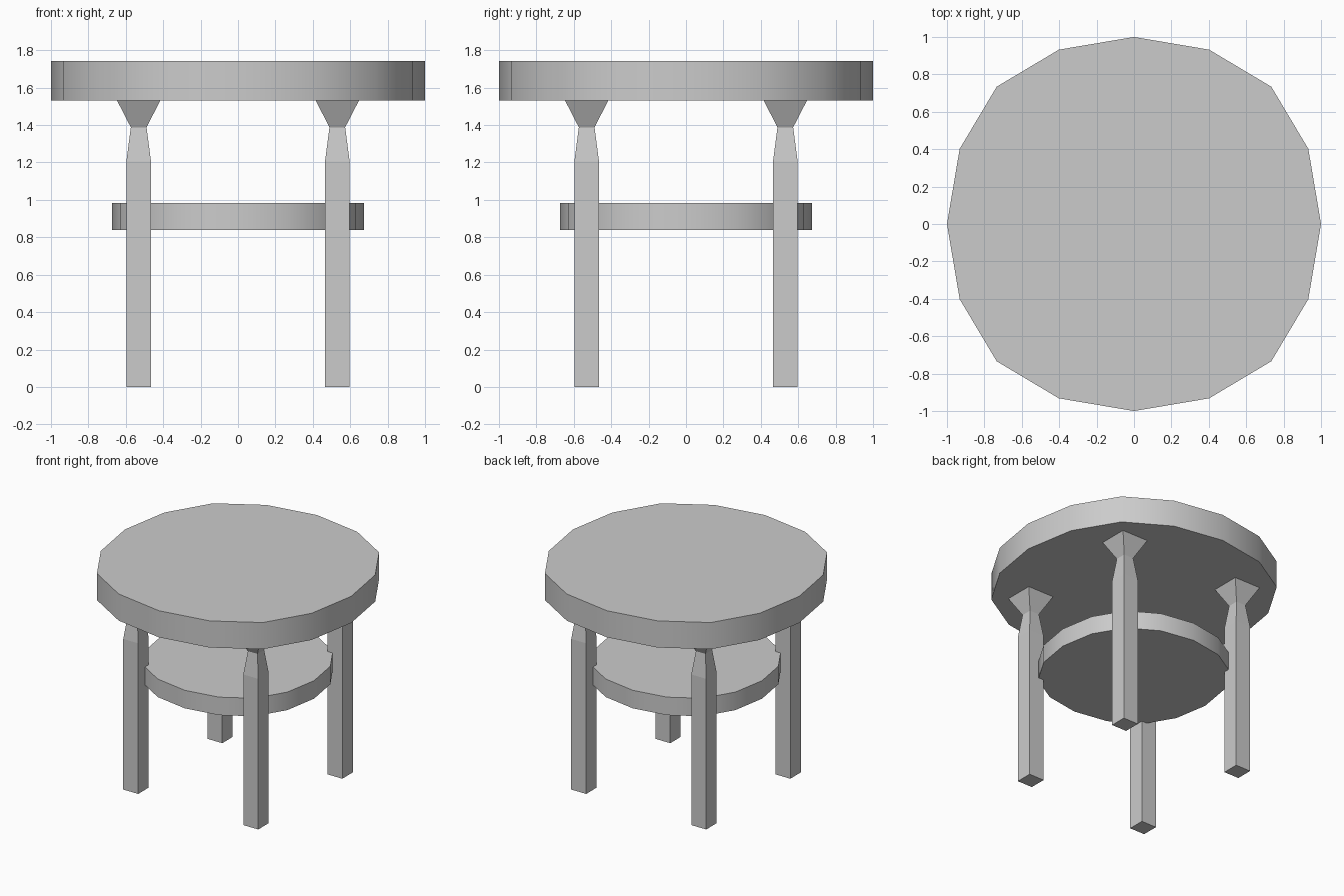
import bpy, bmesh, math

if "Cube" in bpy.data.objects:
    bpy.data.objects.remove(bpy.data.objects["Cube"])

def loft(name, rings, smooth=False):
    """Closed solid through a stack of matching rings."""
    bm = bmesh.new()
    loops = [[bm.verts.new(p) for p in ring] for ring in rings]
    n = len(loops[0])
    for a, b in zip(loops, loops[1:]):
        for i in range(n):
            j = (i + 1) % n
            bm.faces.new((a[i], a[j], b[j], b[i]))
    bm.faces.new(loops[0][::-1])
    bm.faces.new(loops[-1])
    bmesh.ops.recalc_face_normals(bm, faces=bm.faces[:])
    mesh = bpy.data.meshes.new(name)
    bm.to_mesh(mesh)
    bm.free()
    ob = bpy.data.objects.new(name, mesh)
    bpy.context.collection.objects.link(ob)
    if smooth:
        bpy.ops.object.select_all(action='DESELECT')
        ob.select_set(True)
        bpy.context.view_layer.objects.active = ob
        bpy.ops.object.shade_smooth_by_angle(angle=math.radians(35))
    return ob

# Slightly squared 16-sided outline: one quadrant turned four times
QUADRANT = [(1, 0), (0.932, 0.402), (0.734, 0.734), (0.402, 0.932)]
OUTLINE = []
for k in range(4):
    for x, y in QUADRANT:
        for _ in range(k):
            x, y = -y, x
        OUTLINE.append((x, y))

def disc(name, radius, z0, z1):
    loft(name, [[(x * radius, y * radius, z) for x, y in OUTLINE] for z in (z0, z1)], True)

# Table top and lower shelf
disc("table_top", 1.0, 1.53, 1.743)
disc("lower_shelf", 0.673, 0.838, 0.982)

# Square legs with a narrow neck and flared head: (half width, height)
LEG = [(0.066, 0), (0.066, 1.204), (0.042, 1.388), (0.115, 1.53)]
CORNERS = [(-1, -1), (1, -1), (1, 1), (-1, 1)]
NAMES = ["front_left_leg", "front_right_leg", "back_right_leg", "back_left_leg"]
for name, (sx, sy) in zip(NAMES, CORNERS):
    cx, cy = 0.531 * sx, 0.531 * sy
    loft(name, [[(cx + h * x, cy + h * y, z) for x, y in CORNERS] for h, z in LEG])
